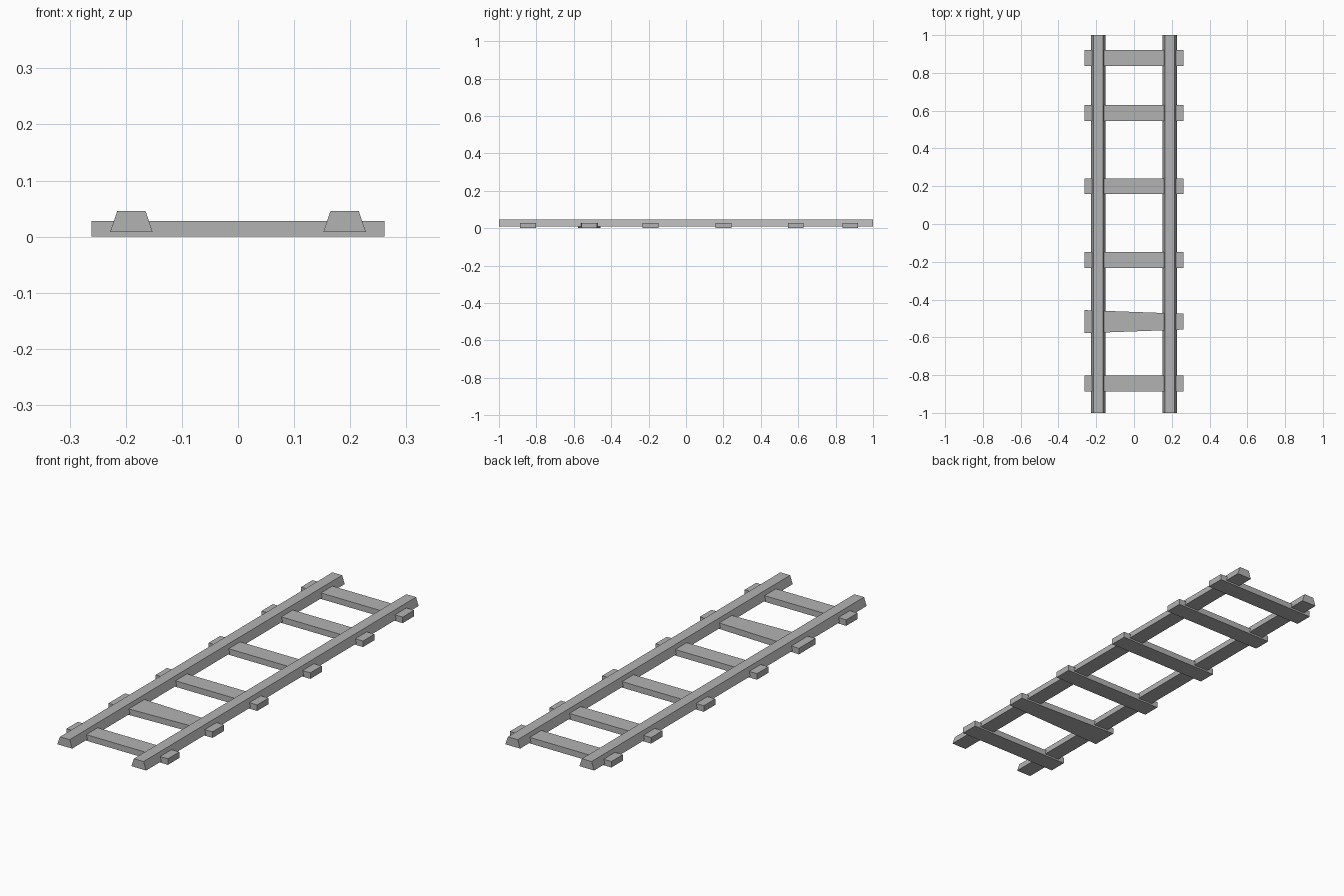
import bpy
import bmesh

cube = bpy.data.objects.get("Cube")
if cube:
    bpy.data.objects.remove(cube, do_unlink=True)

GREY = (0.45, 0.45, 0.45, 1.0)
steel = bpy.data.materials.new("plain_grey")
steel.use_nodes = True
steel.diffuse_color = GREY
steel.node_tree.nodes["Principled BSDF"].inputs["Base Color"].default_value = GREY


def prism(name, start, end):
    """Loft a solid between two matching end outlines."""
    mesh = bpy.data.meshes.new(name)
    bm = bmesh.new()
    a = [bm.verts.new(p) for p in start]
    b = [bm.verts.new(p) for p in end]
    n = len(a)
    bm.faces.new(a)
    bm.faces.new(b[::-1])
    for i in range(n):
        j = (i + 1) % n
        bm.faces.new((a[j], a[i], b[i], b[j]))
    bmesh.ops.recalc_face_normals(bm, faces=bm.faces)
    bm.to_mesh(mesh)
    bm.free()
    mesh.materials.append(steel)
    obj = bpy.data.objects.new(name, mesh)
    bpy.context.collection.objects.link(obj)
    return obj


# Two rails with a trapezoid section
RAIL_X = 0.19
section = [(-0.038, 0.008), (0.038, 0.008), (0.025, 0.046), (-0.025, 0.046)]
for name, side in (("left_rail", 1), ("right_rail", -1)):
    prism(name,
          [(side * RAIL_X + x, -1, z) for x, z in section],
          [(side * RAIL_X + x, 1, z) for x, z in section])


# Cross ties: centre position, half width at the right end, half width at the left end
def tie_end(x, y, half):
    return [(x, y - half, 0), (x, y + half, 0), (x, y + half, 0.028), (x, y - half, 0.028)]


TIE = 0.042
ties = [(-0.845, TIE), (-0.517, 0.061), (-0.19, TIE),
        (0.2, TIE), (0.587, TIE), (0.878, TIE)]
for i, (y, right_half) in enumerate(ties, 1):
    prism(f"cross_tie_{i}", tie_end(-0.261, y, right_half), tie_end(0.261, y, TIE))
